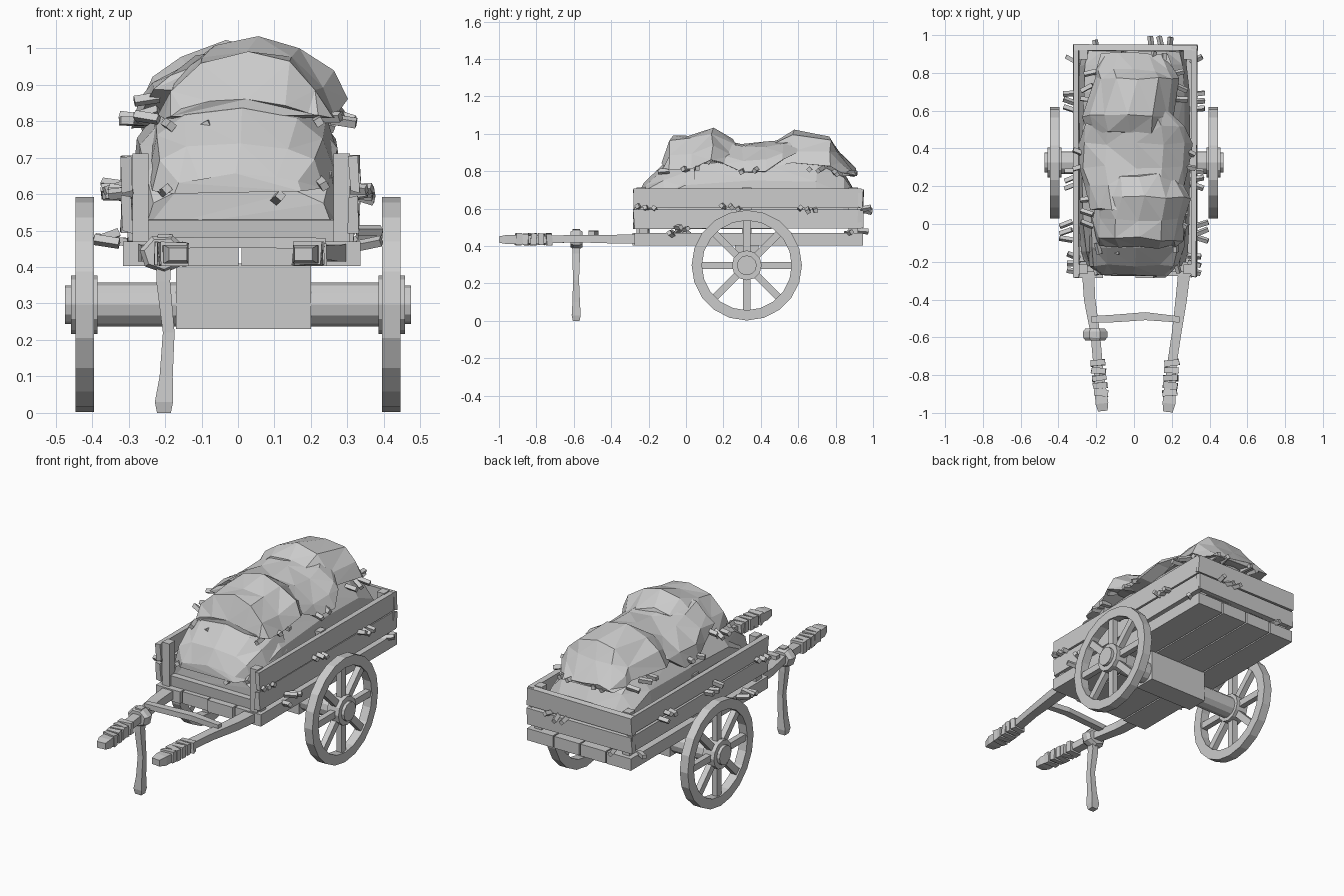
import bpy, bmesh, math, random
from mathutils import Vector, Matrix, Euler

random.seed(4)


def finish(name, bm):
    bmesh.ops.recalc_face_normals(bm, faces=bm.faces)
    me = bpy.data.meshes.new(name)
    bm.to_mesh(me)
    bm.free()
    ob = bpy.data.objects.new(name, me)
    bpy.context.collection.objects.link(ob)
    return ob


def loft(name, rings, tri=False):
    """Skin a list of closed point rings and cap both ends."""
    bm = bmesh.new()
    vs = [[bm.verts.new(p) for p in r] for r in rings]
    n = len(vs[0])
    for a, b in zip(vs, vs[1:]):
        for i in range(n):
            bm.faces.new((a[i], a[(i + 1) % n], b[(i + 1) % n], b[i]))
    bm.faces.new(vs[0])
    bm.faces.new(vs[-1])
    if tri:
        bmesh.ops.triangulate(bm, faces=bm.faces)
    return finish(name, bm)


def box(name, lo, hi, rot=(0, 0, 0), wob=0.0):
    lo, hi = Vector(lo), Vector(hi)
    bm = bmesh.new()
    m = Matrix.Translation((lo + hi) / 2) @ Euler(rot).to_matrix().to_4x4() @ Matrix.Diagonal((*(hi - lo), 1))
    bmesh.ops.create_cube(bm, size=1, matrix=m)
    for v in bm.verts:
        v.co += Vector([random.uniform(-wob, wob) for _ in range(3)])
    return finish(name, bm)


def drum(name, x0, x1, r, y, z, n=12):
    """Cylinder lying along x."""
    return loft(name, [[(x, y + r * math.cos(2 * math.pi * i / n), z + r * math.sin(2 * math.pi * i / n))
                        for i in range(n)] for x in (x0, x1)])


def beam(name, path):
    """Four-sided bar through (x, y, z, width, height) points."""
    pts = [Vector(p[:3]) for p in path]
    d = (pts[-1] - pts[0]).normalized()
    up = Vector((0, 0, 1)) if abs(d.z) < 0.7 else Vector((0, 1, 0))
    s = d.cross(up).normalized()
    t = s.cross(d)
    return loft(name, [[c + s * p[3] / 2 * a + t * p[4] / 2 * b for a, b in ((-1, -1), (1, -1), (1, 1), (-1, 1))]
                       for c, p in zip(pts, path)])


def hay(name, stations, jit=0.012, px=1.0, pz=1.2, n=7):
    """Faceted mound from (y, centre x, half width, rim z, top z) arches."""
    rings = []
    for y, xc, w, zb, zt in stations:
        ring = []
        for i in range(n):
            a = math.pi * i / (n - 1)
            j = [random.uniform(-jit, jit) for _ in range(3)]
            c = math.cos(a)
            ring.append((xc + w * math.copysign(abs(c) ** px, c) + j[0], y + j[1],
                         zb + (zt - zb) * max(math.sin(a), 0) ** pz + j[2]))
        rings.append(ring)
    loft(name, rings, True)


# Wheels, hubs and spokes
WY, WZ = 0.325, 0.297
for s, side in ((-1, "left"), (1, "right")):
    n = 20
    prof = [(0.395, 0.24), (0.445, 0.24), (0.445, 0.295), (0.395, 0.295)]
    bm = bmesh.new()
    rings = [[bm.verts.new((s * x, WY + r * math.cos(2 * math.pi * i / n), WZ + r * math.sin(2 * math.pi * i / n)))
              for x, r in prof] for i in range(n)]
    for i in range(n):
        a, b = rings[i], rings[(i + 1) % n]
        for k in range(4):
            bm.faces.new((a[k], a[(k + 1) % 4], b[(k + 1) % 4], b[k]))
    finish(side + "_wheel_rim", bm)
    for k in range(8):
        a = k * math.pi / 4
        c, q = math.cos(a), math.sin(a)
        mid = Vector((s * 0.42, WY + 0.15 * c, WZ + 0.15 * q))
        h = Vector((0.016, 0.1, 0.019))
        box(side + "_spoke", mid - h, mid + h, (a, 0, 0))
    drum(side + "_hub", s * 0.385, s * 0.458, 0.08, WY, WZ)
    drum(side + "_hub_cap", s * 0.45, s * 0.475, 0.053, WY, WZ)

# Axle and the block that hangs it from the bed
drum("axle", -0.40, 0.40, 0.06, WY, WZ)
box("axle_block", (-0.17, 0.262, 0.23), (0.20, 0.388, 0.41))

# Floor planks
xs = [-0.32, -0.16, 0.005, 0.17, 0.34]
for i in range(4):
    box("floor_plank", (xs[i] + 0.004, -0.285 + 0.01 * (i % 2), 0.403), (xs[i + 1] - 0.004, 0.945, 0.47))
box("front_sill", (-0.30, -0.25, 0.465), (0.32, -0.20, 0.525), wob=0.006)

# Side rails, tail boards and corner posts
for z in (0.495, 0.605):
    for x in (-0.318, 0.305):
        box("side_rail", (x, -0.28, z), (x + 0.028, 0.935, z + 0.098), wob=0.005)
    box("tail_board", (-0.32, 0.915, z), (0.335, 0.948, z + 0.098), wob=0.005)
for x in (-0.29, 0.262):
    for y in (-0.265, 0.30, 0.87):
        box("post", (x, y, 0.45), (x + 0.045, y + 0.05, 0.712))

# Shafts with wrapped handles
shafts = {
    "left": [(-0.245, -0.22, 0.44), (-0.235, -0.40, 0.437), (-0.205, -0.58, 0.44), (-0.19, -0.75, 0.435),
             (-0.17, -0.95, 0.435), (-0.165, -0.99, 0.435)],
    "right": [(0.27, -0.22, 0.44), (0.25, -0.40, 0.437), (0.225, -0.58, 0.44), (0.20, -0.75, 0.435),
              (0.185, -0.95, 0.435), (0.18, -0.995, 0.435)]}
sizes = [(0.065, 0.05), (0.06, 0.045), (0.05, 0.04), (0.05, 0.04), (0.068, 0.05), (0.05, 0.035)]
for side, p in shafts.items():
    beam(side + "_shaft", [a + b for a, b in zip(p, sizes)])
    for k in range(5):
        y = -0.735 - 0.04 * k
        t = (y + 0.75) / -0.2
        x = p[3][0] + (p[4][0] - p[3][0]) * t
        box(side + "_grip_wrap", (x - 0.038, y - 0.016, 0.405), (x + 0.038, y + 0.016, 0.467),
            (0, 0, random.uniform(-0.15, 0.2)), 0.003)
beam("crossbar", [(-0.225, -0.505, 0.465, 0.035, 0.03), (-0.10, -0.50, 0.467, 0.04, 0.03),
                  (0.06, -0.488, 0.467, 0.042, 0.03), (0.24, -0.505, 0.465, 0.033, 0.03)])

# Prop leg and its binding
beam("prop_leg", [(-0.20, -0.588, 0.49, 0.04, 0.04), (-0.205, -0.587, 0.36, 0.038, 0.042),
                  (-0.19, -0.588, 0.22, 0.032, 0.032), (-0.197, -0.587, 0.10, 0.036, 0.04),
                  (-0.203, -0.587, 0.03, 0.05, 0.048), (-0.203, -0.587, 0.0, 0.038, 0.036)])
loft("leg_binding", [[(-0.205 + r * 1.1 * math.cos(a), y, 0.437 + r * 0.9 * math.sin(a))
                      for a in [2 * math.pi * (i + 0.3) / 7 for i in range(7)]]
                     for y, r in ((-0.617, 0.048), (-0.60, 0.06), (-0.57, 0.06), (-0.553, 0.048))])

# Hay: bed filling, front drape and three peaked heaps
hay("hay_base", [(-0.22, 0, .26, .50, .62), (-0.15, 0, .28, .50, .75), (0, 0, .295, .50, .86), (.35, 0, .30, .50, .90),
                 (.7, 0, .295, .50, .88), (.84, 0, .285, .50, .79), (.915, 0, .27, .50, .67)], 0.006, 0.65, 0.65)
hay("hay_front", [(-.27, 0, .18, .60, .65), (-.22, 0, .235, .615, .74), (-.12, .01, .255, .65, .83),
                  (.05, .01, .26, .70, .88)], 0.008, 0.75, 0.75)
hay("hay_heap_front", [(-.12, .02, .20, .805, .86), (-.08, .02, .23, .81, .985), (.02, .03, .245, .82, 1.0),
                       (.14, .05, .24, .85, 1.03), (.26, .03, .21, .83, .97)])
hay("hay_heap_middle", [(.08, 0, .22, .88, .985), (.20, 0, .27, .84, .975), (.30, 0, .30, .79, .955),
                        (.42, 0, .30, .79, .95), (.52, 0, .27, .85, .96), (.60, 0, .19, .89, .98)])
hay("hay_heap_rear", [(.48, -.02, .22, .83, .97), (.57, -.03, .24, .84, 1.015), (.77, .01, .22, .82, .99),
                      (.82, 0, .21, .80, .91), (.90, 0, .17, .78, .81)])


# Loose straws poking out
def straw(x, y, z, ang, length=0.07):
    h = Vector((length / 2, 0.011, 0.011))
    c = Vector((x, y, z))
    box("straw", c - h, c + h, (random.uniform(0, 1), random.uniform(-0.2, 0.35), ang))


for s in (-1, 1):
    out = 0 if s > 0 else math.pi
    for y0, z, x in ((-0.08, 0.48, .36), (0.2, 0.60, .335), (0.61, 0.61, .34), (-0.25, 0.60, .32)):
        for k in range(3):
            straw(s * x, y0 + 0.04 * k, z + random.uniform(-.02, .02), out + random.uniform(-.4, .4))
    for y, z, x in ((0.0, .81, .25), (.06, .82, .25), (.13, .86, .25), (.3, .80, .29), (.38, .81, .29),
                    (.66, .81, .25), (.72, .81, .25), (.8, .79, .23)):
        straw(s * x, y, z, out + random.uniform(-.5, .5))
    straw(s * 0.33, 0.87, 0.47, out + s * 0.5)
for x, y, z in ((-.19, -.13, .79), (-.08, -.13, .79), (.22, -.12, .80), (.11, -.25, .59), (.23, -.23, .63),
                (-.2, -.24, .61)):
    straw(x, y, z, -math.pi / 2 + random.uniform(-.3, .3), 0.06)
for x, y, z in ((.09, .96, .59), (.14, .96, .59), (.19, .955, .6), (-.1, .87, .79), (-.05, .88, .79),
                (.1, .88, .79), (.16, .87, .79), (-.2, .94, .48)):
    straw(x, y, z, math.pi / 2 + random.uniform(-.25, .25))
